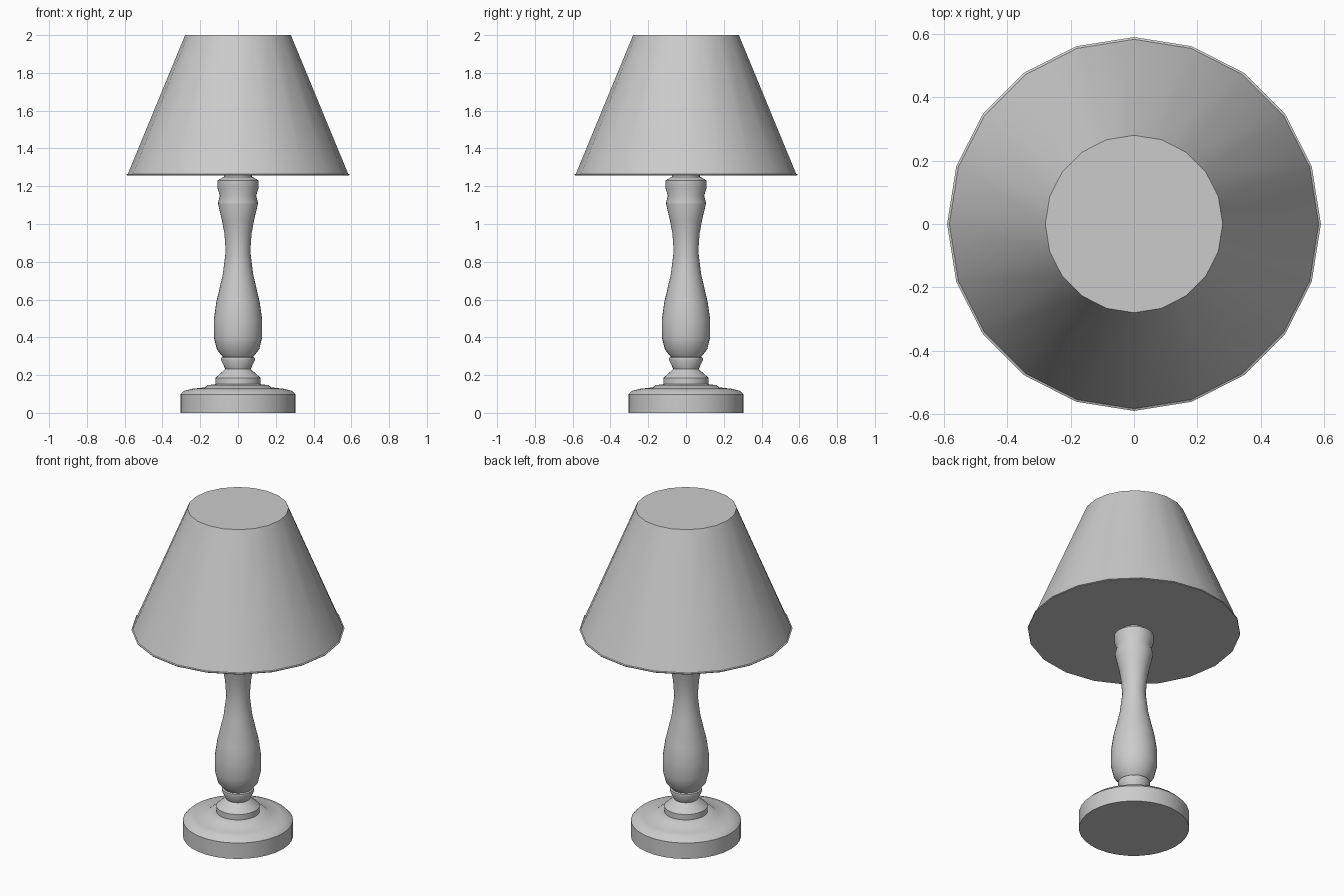
import bpy, bmesh, math

if "Cube" in bpy.data.objects:
    bpy.data.objects.remove(bpy.data.objects["Cube"])


def lathe(name, profile, sides, angle=35):
    """Revolve (radius, z) points around z and cap both ends."""
    bm = bmesh.new()
    rings = []
    for r, z in profile:
        rings.append([bm.verts.new((r * math.cos(2 * math.pi * i / sides),
                                    r * math.sin(2 * math.pi * i / sides), z))
                      for i in range(sides)])
    for a, b in zip(rings, rings[1:]):
        for i in range(sides):
            j = (i + 1) % sides
            bm.faces.new((a[i], a[j], b[j], b[i]))
    bm.faces.new(rings[0][::-1])
    bm.faces.new(rings[-1])
    mesh = bpy.data.meshes.new(name)
    bm.to_mesh(mesh)
    bm.free()
    obj = bpy.data.objects.new(name, mesh)
    bpy.context.collection.objects.link(obj)
    bpy.ops.object.select_all(action='DESELECT')
    obj.select_set(True)
    bpy.context.view_layer.objects.active = obj
    bpy.ops.object.shade_smooth_by_angle(angle=math.radians(angle))
    return obj


# Turned foot and stem, one continuous profile
lathe("turned_base", [
    (0.305, 0), (0.305, 0.097), (0.285, 0.117), (0.24, 0.128), (0.175, 0.135),
    (0.16, 0.147), (0.12, 0.152), (0.12, 0.185), (0.10, 0.203), (0.067, 0.232),
    (0.09, 0.28), (0.088, 0.292), (0.08, 0.296), (0.112, 0.335), (0.128, 0.40),
    (0.128, 0.495), (0.115, 0.585), (0.08, 0.735), (0.065, 0.855),
    (0.072, 0.95), (0.085, 1.02), (0.105, 1.105), (0.105, 1.115),
    (0.096, 1.15), (0.109, 1.19), (0.109, 1.23), (0.075, 1.25), (0.07, 1.27)],
    32)

# Tapered closed lampshade with a thin lower lip
lathe("lampshade", [(0.588, 1.258), (0.59, 1.263), (0.583, 1.266), (0.28, 2.0)], 20, 30)
